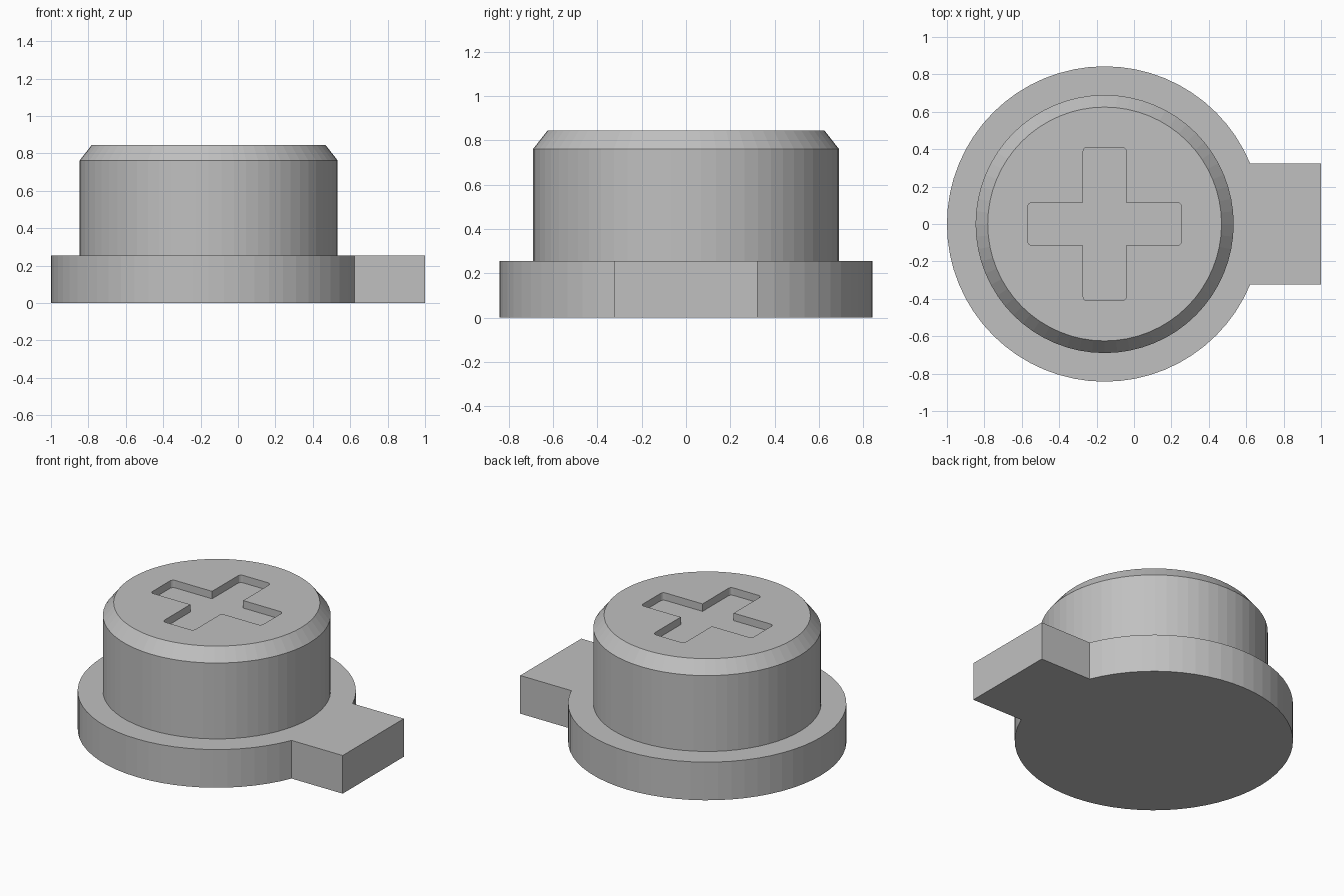
import bpy, bmesh, math

if "Cube" in bpy.data.objects:
    bpy.data.objects.remove(bpy.data.objects["Cube"])

SEG = 64
CX = -0.157                     # axis of the round parts
R_FLANGE, R_BODY, R_TOP = 0.843, 0.69, 0.625
Z_FLANGE, Z_CHAMFER, Z_TOP = 0.255, 0.762, 0.845
RECESS = 0.05

grey = bpy.data.materials.new("plain grey")
grey.diffuse_color = (0.53, 0.53, 0.53, 1.0)
grey.use_nodes = True
grey.node_tree.nodes["Principled BSDF"].inputs["Base Color"].default_value = grey.diffuse_color

bm = bmesh.new()


def ring(points, z):
    """Closed loop of vertices and its edges at one height."""
    vs = [bm.verts.new((x, y, z)) for x, y in points]
    es = [bm.edges.new((vs[i], vs[(i + 1) % len(vs)])) for i in range(len(vs))]
    return vs, es


def bridge(a, b):
    """Wall of quads between two loops of equal length."""
    n = len(a[0])
    for i in range(n):
        j = (i + 1) % n
        bm.faces.new((a[0][i], a[0][j], b[0][j], b[0][i]))


def fill_between(outer, inner):
    """Flat face with a hole."""
    bmesh.ops.triangle_fill(bm, edges=outer[1] + inner[1], use_beauty=True)


def circle(r):
    return [(CX + r * math.cos(2 * math.pi * i / SEG),
             r * math.sin(2 * math.pi * i / SEG)) for i in range(SEG)]


def flange_outline():
    """Disc outline with the square tab on the right."""
    c = circle(R_FLANGE)
    arc = c[4:SEG - 3]          # 22.5 to 337.5 degrees
    y = arc[0][1]
    return arc + [(1.0, -y), (1.0, y)]


def cross_outline(length=0.41, half=0.115, r=0.022, steps=4):
    """Plus shape with rounded arm ends and sharp inner corners."""
    arm = [(half, half)]
    # one arm pointing to +y, right corner then left corner
    for sx, start in ((1, 0.0), (-1, math.pi / 2)):
        for k in range(steps + 1):
            a = start + k * math.pi / 2 / steps
            arm.append((sx * (half - r) + r * math.cos(a),
                        length - r + r * math.sin(a)))
    pts = []
    for q in range(4):
        c, s = round(math.cos(q * math.pi / 2)), round(math.sin(q * math.pi / 2))
        pts += [(CX + x * c - y * s, x * s + y * c) for x, y in arm]
    return pts


# flange with tab
base = ring(flange_outline(), 0.0)
flange_top = ring(flange_outline(), Z_FLANGE)
bm.faces.new(base[0])
bridge(base, flange_top)

# round body with chamfered rim
foot = ring(circle(R_BODY), Z_FLANGE)
shoulder = ring(circle(R_BODY), Z_CHAMFER)
rim = ring(circle(R_TOP), Z_TOP)
fill_between(flange_top, foot)
bridge(foot, shoulder)
bridge(shoulder, rim)

# cross-shaped recess
cross_top = ring(cross_outline(), Z_TOP)
cross_floor = ring(cross_outline(), Z_TOP - RECESS)
fill_between(rim, cross_top)
bridge(cross_top, cross_floor)
bm.faces.new(cross_floor[0])

bmesh.ops.recalc_face_normals(bm, faces=bm.faces[:])
mesh = bpy.data.meshes.new("flanged_cap")
bm.to_mesh(mesh)
bm.free()
mesh.materials.append(grey)
bpy.context.collection.objects.link(bpy.data.objects.new("flanged_cap", mesh))
